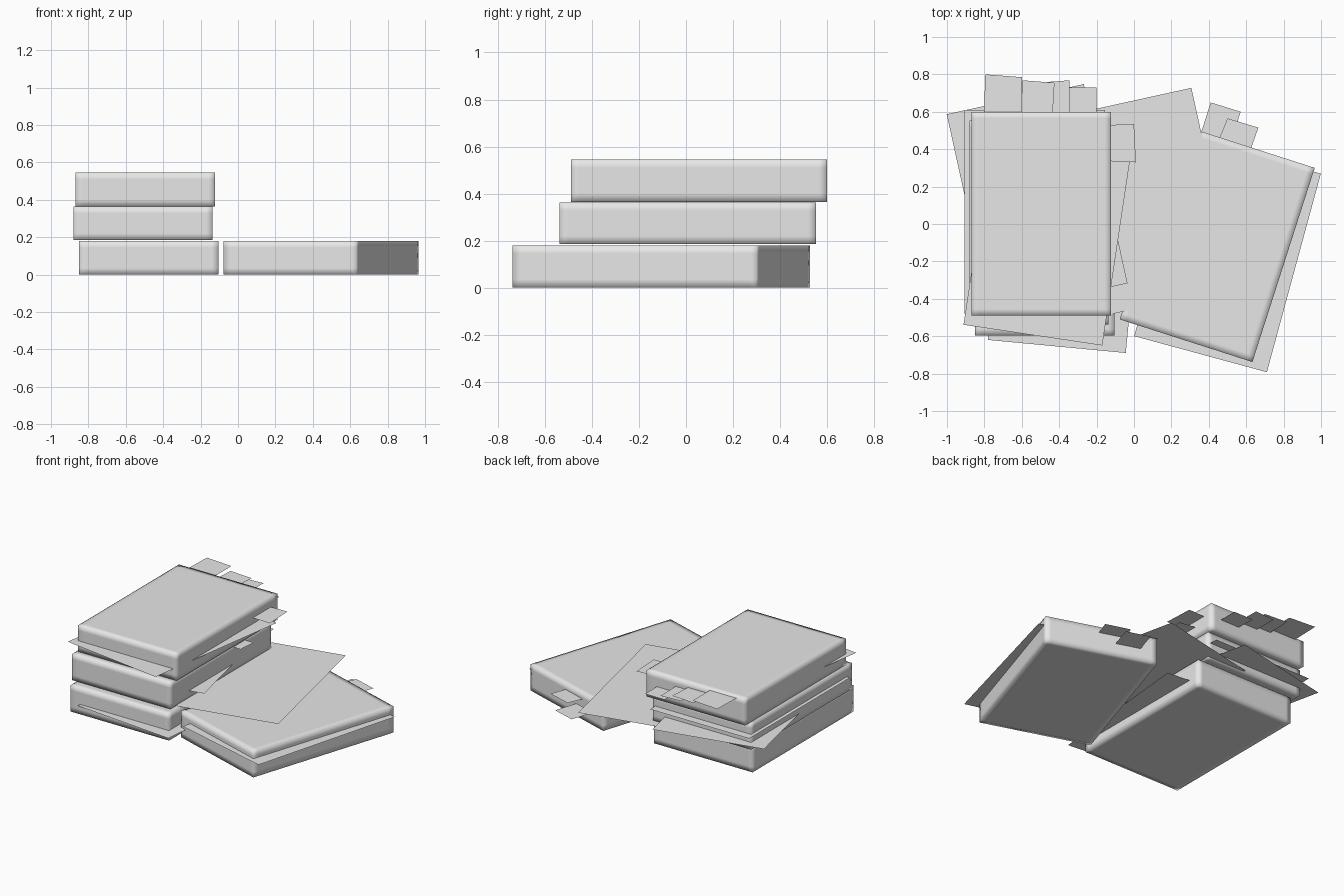
import bpy, bmesh, math
from mathutils import Matrix, Vector

if "Cube" in bpy.data.objects:
    bpy.data.objects.remove(bpy.data.objects["Cube"])

grey = bpy.data.materials.new("plain_grey")
grey.diffuse_color = (0.8, 0.8, 0.8, 1.0)
grey.use_nodes = True
grey.node_tree.nodes["Principled BSDF"].inputs["Base Color"].default_value = grey.diffuse_color


def finish(name, bm, smooth=False):
    mesh = bpy.data.meshes.new(name)
    bm.to_mesh(mesh)
    bm.free()
    mesh.materials.append(grey)
    for p in mesh.polygons:
        p.use_smooth = smooth
    obj = bpy.data.objects.new(name, mesh)
    bpy.context.collection.objects.link(obj)
    return obj


def place(obj, x, y, z, angle):
    obj.location = (x, y, z)
    obj.rotation_euler = (0, 0, math.radians(angle))


def book(name, x, y, z0, z1, angle=0, w=0.745, d=1.09):
    """Square-edged block with support loops so the edges shade softly."""
    bm = bmesh.new()
    bmesh.ops.create_cube(bm, size=1, matrix=Matrix.Diagonal((w, d, z1 - z0, 1)))
    bmesh.ops.bevel(bm, geom=bm.edges[:], offset=0.035, segments=2,
                    profile=1.0, affect='EDGES')
    place(finish(name, bm, True), x, y, (z0 + z1) / 2, angle)


def sheet(name, x, y, z, angle=0, w=0.75, d=1.09):
    """Single flat leaf of paper."""
    bm = bmesh.new()
    bmesh.ops.create_grid(bm, x_segments=1, y_segments=1, size=0.5,
                          matrix=Matrix.Diagonal((w, d, 1, 1)))
    place(finish(name, bm), x, y, z, angle)


def tab(name, z, *corners):
    """Small paper marker given by its outline."""
    bm = bmesh.new()
    bm.faces.new([bm.verts.new(Vector((cx, cy, z))) for cx, cy in corners])
    bmesh.ops.recalc_face_normals(bm, faces=bm.faces)
    for f in bm.faces:
        if f.normal.z < 0:
            f.normal_flip()
    finish(name, bm)


# Stack of three books and one lying beside it
book("bottom_book", -0.478, -0.05, 0.0, 0.18)
book("middle_book", -0.508, 0.008, 0.185, 0.363)
book("top_book", -0.495, 0.055, 0.365, 0.545)
book("side_book", 0.445, -0.105, 0.0, 0.18, -17.8)

# Loose leaves sticking out between and under the books
sheet("bottom_leaf", -0.361, -0.112, 0.068, -5.4, 0.74)
sheet("bridge_leaf", 0.0575, 0.115, 0.188, 12.4)
sheet("middle_leaf", -0.518, 0.135, 0.235, 12.4)
sheet("straight_leaf", -0.53, 0.065, 0.29)
sheet("top_leaf", -0.46, -0.055, 0.44, -8.5)
sheet("side_leaf", 0.5, -0.165, 0.128, -15.2, 0.735, 1.1)

# Page markers at the back of the top book
tab("back_marker_1", 0.535, (-0.805, 0.5), (-0.6, 0.5), (-0.6, 0.785), (-0.795, 0.8))
tab("back_marker_2", 0.51, (-0.605, 0.5), (-0.44, 0.5), (-0.425, 0.755), (-0.595, 0.768))
tab("back_marker_3", 0.493, (-0.49, 0.5), (-0.34, 0.5), (-0.345, 0.768), (-0.495, 0.757))
tab("back_marker_4", 0.453, (-0.34, 0.5), (-0.2, 0.5), (-0.2, 0.73), (-0.35, 0.73))

# Page markers on the right of the top and middle books
tab("right_marker", 0.48, (-0.22, 0.34), (0.01, 0.33), (0.0, 0.535), (-0.22, 0.525))
tab("middle_marker", 0.35, (-0.25, 0.15), (-0.08, 0.14), (-0.07, 0.27), (-0.25, 0.27))

# Page markers at the back of the side book
tab("side_marker_1", 0.085, (0.35, 0.46), (0.51, 0.41), (0.57, 0.6), (0.41, 0.65))
tab("side_marker_2", 0.14, (0.44, 0.42), (0.61, 0.36), (0.665, 0.515), (0.5, 0.565))
